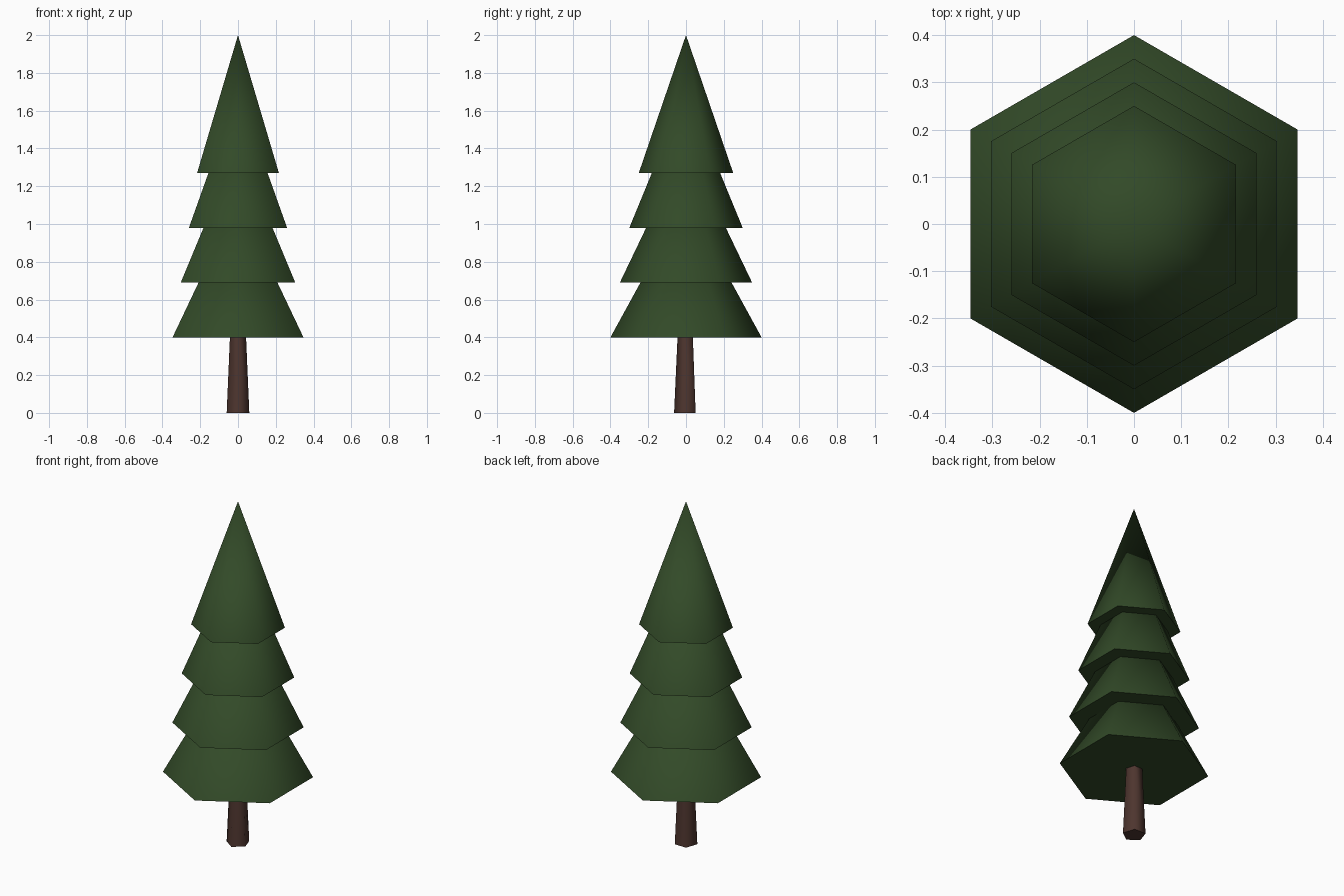
import bpy
import math

cube = bpy.data.objects.get("Cube")
if cube:
    bpy.data.objects.remove(cube, do_unlink=True)


def make_material(name, rgb):
    mat = bpy.data.materials.new(name)
    mat.use_nodes = True
    mat.diffuse_color = (*rgb, 1)
    mat.node_tree.nodes["Principled BSDF"].inputs["Base Color"].default_value = (*rgb, 1)
    mat.roughness = 1
    return mat


def tapered(name, sides, bottom_radius, top_radius, base, height, mat, turn=0):
    """Smooth-sided cone with a sharp rim, standing on the given base height."""
    bpy.ops.mesh.primitive_cone_add(
        vertices=sides, radius1=bottom_radius, radius2=top_radius, depth=height,
        location=(0, 0, base + height / 2), rotation=(0, 0, turn))
    obj = bpy.context.object
    obj.name = name
    obj.data.materials.append(mat)
    # Sides blend together, the flat underside stays crisp
    bpy.ops.object.shade_smooth_by_angle(angle=math.radians(80))
    return obj


needle_green = make_material("needle green", (0.032, 0.068, 0.021))
bark_brown = make_material("bark brown", (0.076, 0.036, 0.028))

# Five-sided trunk with a corner facing the front
tapered("trunk", 5, 0.063, 0.044, 0, 0.42, bark_brown, math.pi)

# Four overlapping six-sided tiers of foliage
tier_height = 0.73
for i in range(4):
    tapered(f"foliage_tier_{i + 1}", 6, 0.4 - 0.05 * i, 0,
            0.4 + 0.29 * i, tier_height, needle_green)
